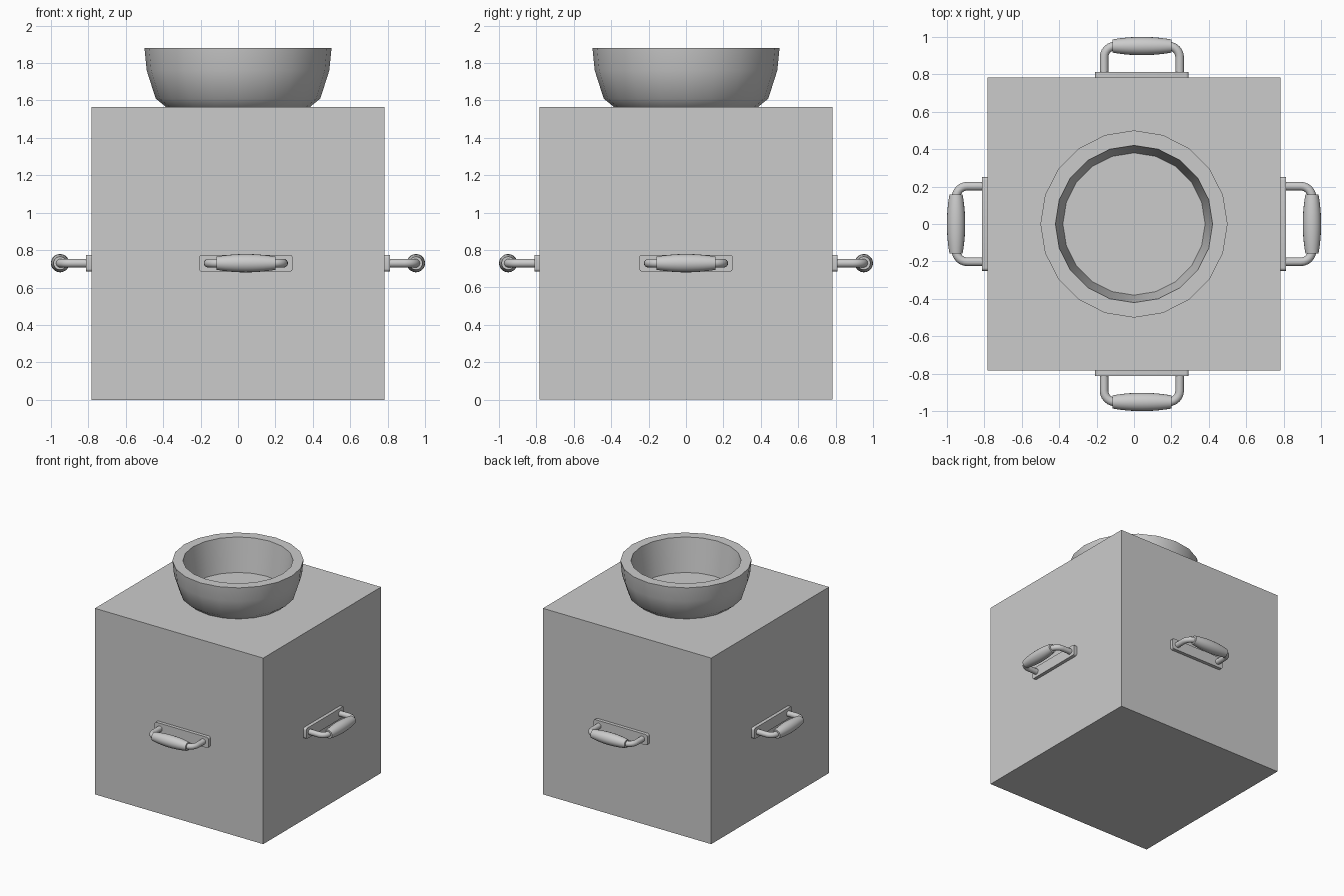
import bpy
import bmesh
import math
from mathutils import Vector, Matrix

if "Cube" in bpy.data.objects:
    bpy.data.objects.remove(bpy.data.objects["Cube"], do_unlink=True)

grey = bpy.data.materials.new("plain grey")
grey.use_nodes = True
grey.diffuse_color = (0.6, 0.6, 0.6, 1)
grey.node_tree.nodes["Principled BSDF"].inputs["Base Color"].default_value = (0.6, 0.6, 0.6, 1)

HALF = 0.783      # half width of the box
HANDLE_Z = 0.73


def finish(name, bm, matrix=None, smooth=None):
    """Turn a bmesh into a named object."""
    if matrix:
        bm.transform(matrix)
    bmesh.ops.recalc_face_normals(bm, faces=bm.faces)
    mesh = bpy.data.meshes.new(name)
    bm.to_mesh(mesh)
    bm.free()
    mesh.materials.append(grey)
    obj = bpy.data.objects.new(name, mesh)
    bpy.context.collection.objects.link(obj)
    if smooth:
        bpy.ops.object.select_all(action='DESELECT')
        obj.select_set(True)
        bpy.context.view_layer.objects.active = obj
        bpy.ops.object.shade_smooth_by_angle(angle=math.radians(smooth))
    return obj


def box(size, centre):
    bm = bmesh.new()
    bmesh.ops.create_cube(bm, size=1)
    bm.transform(Matrix.Translation(centre) @ Matrix.Diagonal((*size, 1)))
    return bm


def lathe(profile, sides):
    """Spin (radius, height) points around z, closing both ends."""
    bm = bmesh.new()
    verts = [bm.verts.new((r, 0, z)) for r, z in profile]
    edges = [bm.edges.new(pair) for pair in zip(verts, verts[1:])]
    bmesh.ops.spin(bm, geom=verts + edges, axis=(0, 0, 1), cent=(0, 0, 0),
                   angle=math.tau, steps=sides, use_duplicate=False)
    bmesh.ops.remove_doubles(bm, verts=bm.verts, dist=0.0001)
    bmesh.ops.holes_fill(bm, edges=[e for e in bm.edges if e.is_boundary], sides=0)
    return bm


def tube(points, radius, sides):
    """Sweep a circle along a path lying in the xy plane."""
    bm = bmesh.new()
    rings = []
    for i, p in enumerate(points):
        along = (points[min(i + 1, len(points) - 1)] - points[max(i - 1, 0)]).normalized()
        side = along.cross(Vector((0, 0, 1)))
        rings.append([bm.verts.new(p + radius * (side * math.cos(a) + Vector((0, 0, math.sin(a)))))
                      for a in (math.tau * k / sides for k in range(sides))])
    for a, b in zip(rings, rings[1:]):
        for k in range(sides):
            n = (k + 1) % sides
            bm.faces.new((a[k], a[n], b[n], b[k]))
    bm.faces.new(rings[0])
    bm.faces.new(rings[-1])
    return bm


# Body
finish("box_body", box((2 * HALF, 2 * HALF, 1.565), (0, 0, 0.7825)))

# Thick-walled bowl
bowl = [(0.385, 1.565), (0.44, 1.61), (0.488, 1.76), (0.5, 1.88),
        (0.42, 1.88), (0.38, 1.6)]
finish("bowl", lathe(bowl, 20), Matrix.Rotation(math.pi / 2, 4, 'Z'), 35)


def add_handle(side, turn, shift):
    """Handle built facing -y, then turned about z and shifted along x."""
    place = (Matrix.Translation((shift, 0, HANDLE_Z)) @ Matrix.Rotation(turn, 4, 'Z')
             @ Matrix.Translation((0, -HALF, 0)))

    # Mounting plate with rounded corners
    plate = box((0.5, 0.028, 0.09), (0, -0.014, 0))
    corners = [e for e in plate.edges if abs((e.verts[0].co - e.verts[1].co).y) > 0.01]
    bmesh.ops.bevel(plate, geom=corners, offset=0.016, segments=4, profile=0.5, affect='EDGES')
    finish(side + "_handle_plate", plate, place, 35)

    # Bent rod
    reach, half, bend = 0.168, 0.202, 0.06
    arc = [Vector((half - bend + bend * math.cos(a), -reach + bend - bend * math.sin(a), 0))
           for a in (math.pi / 2 * k / 6 for k in range(7))]
    right = [Vector((half, -0.02, 0))] + arc
    path = right + [Vector((-p.x, p.y, 0)) for p in reversed(right)]
    finish(side + "_handle_rod", tube(path, 0.023, 16), place, 40)

    # Barrel-shaped grip
    barrel = [(0.035 + 0.014 * (1 - t * t), 0.158 * t) for t in (k / 5 for k in range(-5, 6))]
    finish(side + "_handle_grip", lathe(barrel, 20),
           place @ Matrix.Translation((0, -reach, 0)) @ Matrix.Rotation(math.pi / 2, 4, 'Y'), 40)


# One handle per side
for name, quarter, shift in (("front", 0, 0.042), ("left", 1, 0),
                             ("back", 2, 0.042), ("right", 3, 0)):
    add_handle(name, quarter * math.pi / 2, shift)
